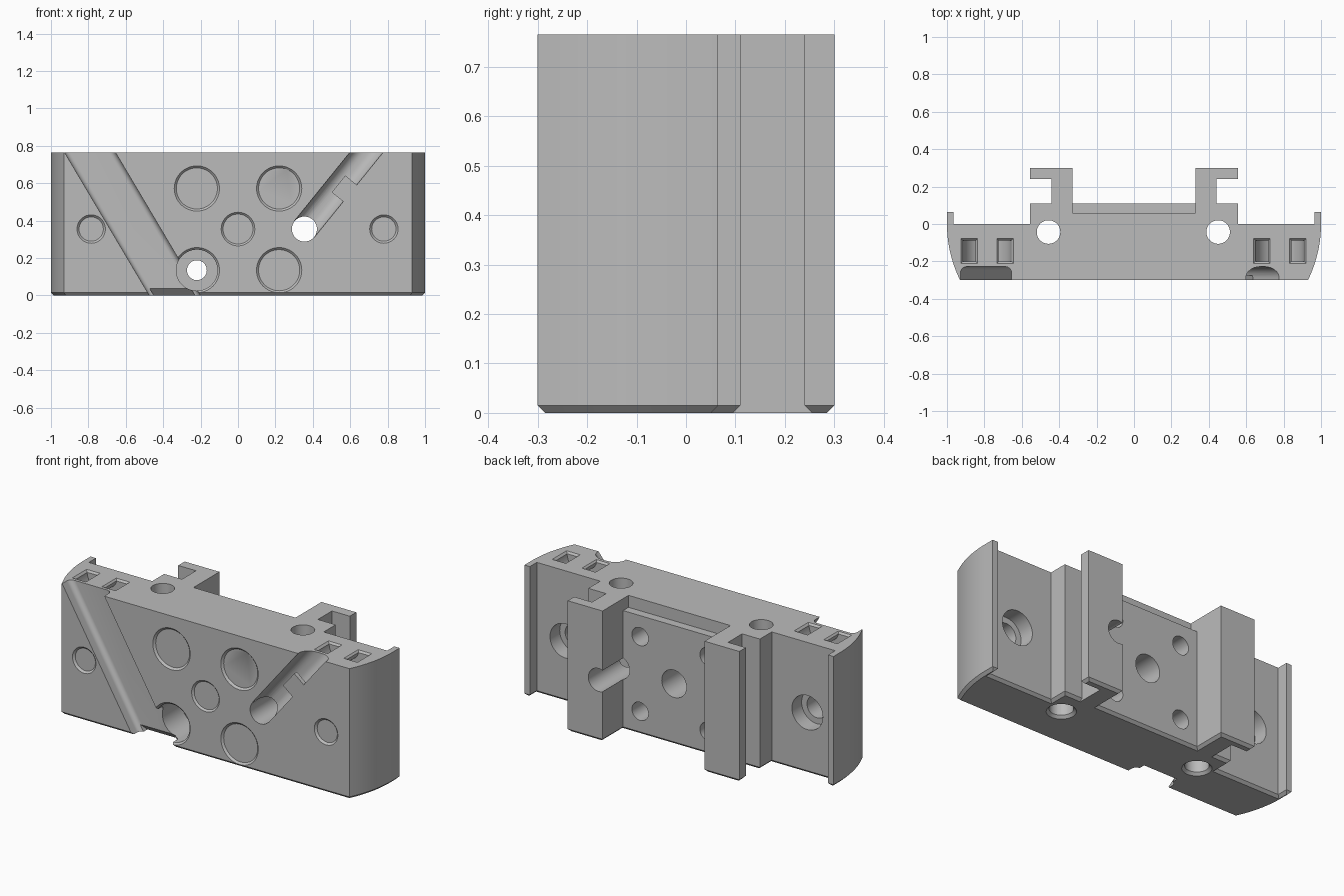
import bpy, bmesh
from math import sin, cos, pi, radians, atan2
from mathutils import Vector, Matrix

cube = bpy.data.objects.get("Cube")
if cube:
    bpy.data.objects.remove(cube)

H = 0.765        # height
FRONT = -0.3     # front face
LEFT_X, RIGHT_X = 0.78, -0.785

grey = bpy.data.materials.new("plain_grey")
grey.use_nodes = True
grey.diffuse_color = (0.5, 0.5, 0.5, 1)
grey.node_tree.nodes["Principled BSDF"].inputs["Base Color"].default_value = (0.5, 0.5, 0.5, 1)


def finish(name, bm):
    bmesh.ops.recalc_face_normals(bm, faces=bm.faces[:])
    mesh = bpy.data.meshes.new(name)
    bm.to_mesh(mesh)
    bm.free()
    mesh.materials.append(grey)
    ob = bpy.data.objects.new(name, mesh)
    bpy.context.collection.objects.link(ob)
    return ob


def loft(name, loops):
    """Solid through loops with equal point counts, capped at both ends."""
    bm = bmesh.new()
    rings = [[bm.verts.new(p) for p in loop] for loop in loops]
    n = len(rings[0])
    for a, b in zip(rings, rings[1:]):
        for i in range(n):
            j = (i + 1) % n
            bm.faces.new((a[i], a[j], b[j], b[i]))
    bm.faces.new(rings[0])
    bm.faces.new(rings[-1])
    return finish(name, bm)


def inset_loop(pts, dists):
    """Move every edge of an anticlockwise outline inward by its own distance."""
    out = []
    for i, p in enumerate(pts):
        d1 = (p - pts[i - 1]).normalized()
        d2 = (pts[(i + 1) % len(pts)] - p).normalized()
        n1, n2 = Vector((-d1.y, d1.x)), Vector((-d2.y, d2.x))
        a, b = dists[i - 1], dists[i]
        det = n1.x * n2.y - n1.y * n2.x
        if abs(det) < 1e-4:
            out.append(p + n1 * a)
        else:
            out.append(p + Vector((a * n2.y - b * n1.y, b * n1.x - a * n2.x)) / det)
    return out


def cut(target, cutter, operation='DIFFERENCE'):
    cutter.hide_render = True
    mod = target.modifiers.new("cut", 'BOOLEAN')
    mod.operation = operation
    mod.solver = 'EXACT'
    mod.object = cutter
    bpy.context.view_layer.objects.active = target
    bpy.ops.object.modifier_apply(modifier=mod.name)
    bpy.data.objects.remove(cutter)


def cone(a, b, r1, r2=None):
    """Round cutter from point a to point b."""
    a, b = Vector(a), Vector(b)
    axis = b - a
    bm = bmesh.new()
    turn = axis.to_track_quat('Z', 'Y').to_matrix().to_4x4()
    bmesh.ops.create_cone(bm, cap_ends=True, segments=48, radius1=r1,
                          radius2=r1 if r2 is None else r2, depth=axis.length,
                          matrix=Matrix.Translation((a + b) / 2) @ turn)
    return finish("round_cutter", bm)


def bore(x, z, r, y0, y1):
    cut(body, cone((x, y0, z), (x, y1, z), r))


def rim(x, z, r, c):
    """Chamfer around a hole in the front face."""
    cut(body, cone((x, FRONT - c, z), (x, FRONT + c, z), r + 2 * c, r))


def box(lo, hi, matrix=None):
    lo, hi = Vector(lo), Vector(hi)
    bm = bmesh.new()
    bmesh.ops.create_cube(bm, size=1)
    for v in bm.verts:
        v.co = Vector([(l + h) / 2 + c * (h - l) for l, h, c in zip(lo, hi, v.co)])
    if matrix:
        bm.transform(matrix)
    return finish("box_cutter", bm)


def slanted(x, z, angle):
    """Frame on the front face: local z follows the groove, local y goes inward."""
    return Matrix.Translation((x, FRONT, z)) @ Matrix.Rotation(pi / 2 - angle, 4, 'Y')


def groove(frame, half, depth, fillet, lo, hi):
    """Channel with rounded floor corners."""
    pts = [(half, -0.1)]
    for side, start in ((1, 0), (-1, pi / 2)):
        for i in range(9):
            t = start + i * pi / 16
            pts.append((side * (half - fillet) + fillet * cos(t),
                        depth - fillet + fillet * sin(t)))
    pts.append((-half, -0.1))
    cut(body, loft("groove_cutter", [[frame @ Vector((u, v, w)) for u, v in pts]
                                     for w in (lo, hi)]))


# Main outline: right half of the section, mirrored
arc = [(0.322 + 0.678 * cos(t), 0.678 * sin(t))
       for t in [radians(-26.2) * (1 - i / 12) for i in range(13)]]
arc[0] = (arc[0][0], FRONT)
half = arc + [(1, 0.065), (0.965, 0.065), (0.965, 0), (0.555, 0), (0.555, 0.11),
              (0.44, 0.11), (0.44, 0.24), (0.555, 0.24), (0.555, 0.3), (0.33, 0.3),
              (0.33, 0.11)]
outline = [Vector(p) for p in half + [(-x, y) for x, y in reversed(half)]]

# Bottom edge is chamfered except along the rail stems
chamfer = []
for i, p in enumerate(outline):
    q = outline[(i + 1) % len(outline)]
    stem = abs(abs(p.x) - 0.44) < 0.001 and abs(abs(q.x) - 0.44) < 0.001
    chamfer.append(0 if stem else 0.015)
bottom = inset_loop(outline, chamfer)
body = loft("mounting_block", [[(p.x, p.y, 0) for p in bottom],
                               [(p.x, p.y, 0.015) for p in outline],
                               [(p.x, p.y, H) for p in outline]])

# Step along the top of the back panel
cut(body, box((-0.33, 0.06, H - 0.07), (0.33, 0.2, H + 0.1)))

# Wide slanted groove running out of the bottom
angle = atan2(140, 83)
wide = slanted(-0.575, 0.4, pi - angle)
groove(wide, 0.117, 0.072, 0.03, -0.9, 0.9)
wedge = [(-0.4, -0.02), (-0.193, -0.02), (-0.193, 0), (-0.228, 0.036), (-0.4, 0.036)]
cut(body, loft("wedge_cutter", [[(x + (0.03 if x < -0.4 else 0) - 0.6 * z, y, z)
                                 for y, z in wedge] for x in (-0.48, -0.23)]))

# Narrow slanted groove with a retaining tab
narrow = slanted(0.355, 0.355, radians(51))
groove(narrow, 0.069, 0.072, 0.06, 0, 0.9)
cut(body, box((-0.01, 0.0, 0.245), (0.085, 0.025, 0.36), narrow), 'UNION')

# Counterbored screw holes
for x in (-0.22, 0.22):
    for z in (0.135, 0.572):
        bore(x, z, 0.053, -0.5, 0.5)
        bore(x, z, 0.11, -0.5, -0.05)
        rim(x, z, 0.11, 0.011)

# Centre hole and the hole feeding the narrow groove
bore(0, 0.355, 0.08, -0.5, 0.5)
rim(0, 0.355, 0.08, 0.01)
bore(0.355, 0.355, 0.067, -0.5, 0.5)

for x in (LEFT_X, RIGHT_X):
    # Side holes, wider at the back
    bore(x, 0.355, 0.065, -0.5, 0.5)
    rim(x, 0.355, 0.065, 0.011)
    bore(x, 0.355, 0.1, -0.09, 0.2)
    # Curved strap channel opening twice in the top
    ring = [(r * cos(t), -r * sin(t)) for r, s in ((0.13, 1), (0.062, -1))
            for t in [pi * (i / 24 if s > 0 else 1 - i / 24) for i in range(25)]]
    ring = ring[:25] + [(-0.13, 0.05), (-0.062, 0.05)] + ring[25:] + [(0.062, 0.05), (0.13, 0.05)]
    cut(body, loft("strap_cutter", [[(x + u, y, H + w) for u, w in ring]
                                    for y in (-0.2, -0.088)]))
    for side in (-1, 1):
        c = x + side * 0.096
        loops = [[(c + u * a, -0.144 + v * b, z) for u, v in ((1, 1), (-1, 1), (-1, -1), (1, -1))]
                 for a, b, z in ((0.055, 0.077, H + 0.012), (0.033, 0.055, H - 0.012))]
        cut(body, loft("strap_rim_cutter", loops))

# Upright holes with a countersunk underside
for x in (-0.457, 0.45):
    cut(body, cone((x, -0.043, -0.1), (x, -0.043, 1), 0.063))
    cut(body, cone((x, -0.043, -0.015), (x, -0.043, 0.015), 0.093, 0.063))

# Smooth round walls, keep hard edges
bpy.ops.object.select_all(action='DESELECT')
body.select_set(True)
bpy.context.view_layer.objects.active = body
bpy.ops.object.shade_smooth_by_angle(angle=radians(25))
